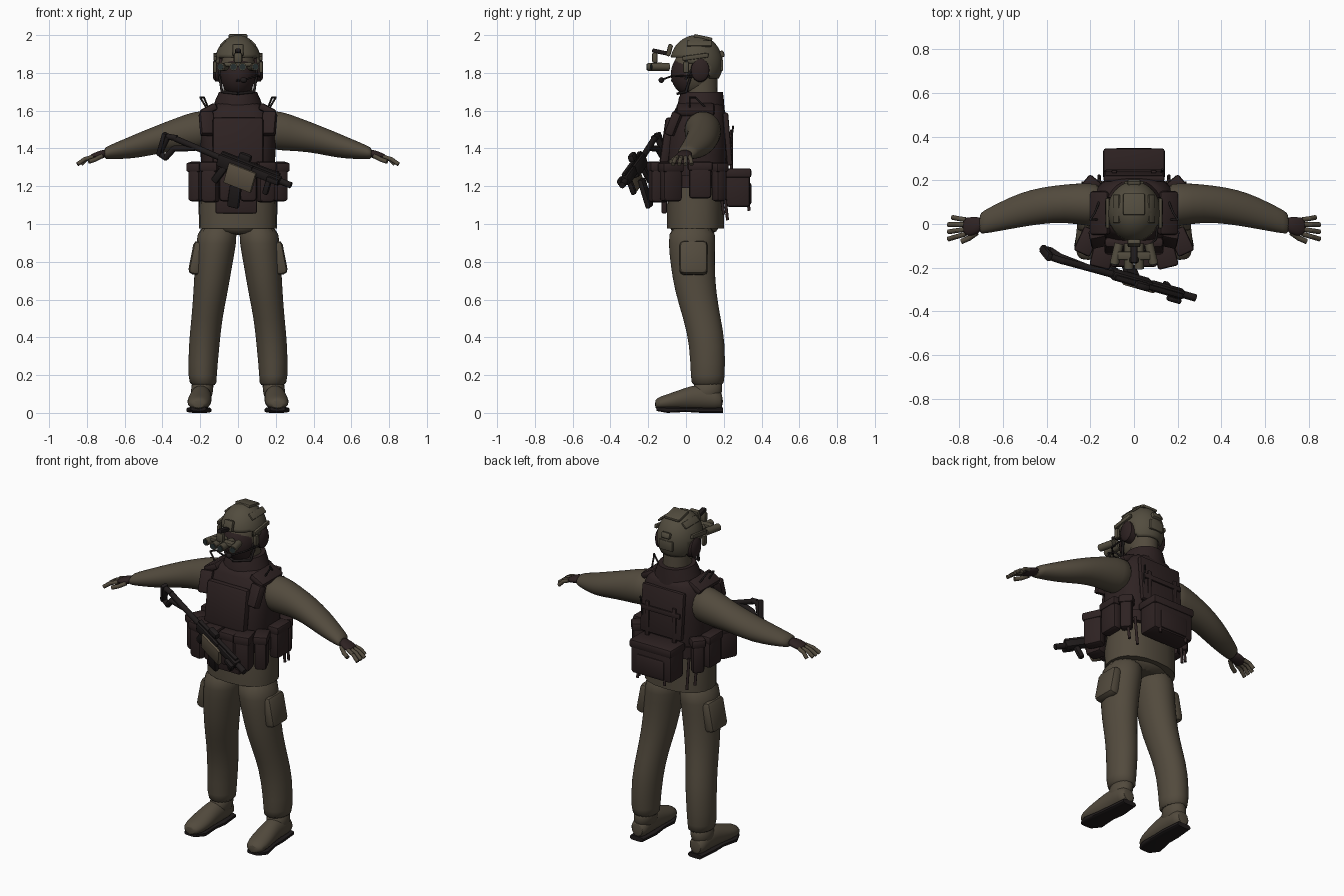
import bpy, bmesh, math
from mathutils import Matrix, Vector, Euler

cube = bpy.data.objects.get("Cube")
if cube:
    bpy.data.objects.remove(cube, do_unlink=True)


def material(name, rgb):
    m = bpy.data.materials.new(name)
    m.use_nodes = True
    m.diffuse_color = (*rgb, 1)
    shader = next(n for n in m.node_tree.nodes if n.type == 'BSDF_PRINCIPLED')
    shader.inputs["Base Color"].default_value = (*rgb, 1)
    shader.inputs["Roughness"].default_value = .9
    return m


CLOTH = material("olive_brown_cloth", (.085, .069, .047))
GEAR = material("dark_brown_webbing", (.027, .016, .016))
SHELL = material("olive_helmet", (.085, .073, .049))
METAL = material("black_metal", (.014, .011, .011))
TAN = material("tan_fitting", (.115, .09, .06))
LENS = material("dark_glass", (.02, .03, .03))


def finish(name, bm, mat, mirror=False, smooth=True, subdivide=0):
    bmesh.ops.recalc_face_normals(bm, faces=bm.faces)
    mesh = bpy.data.meshes.new(name)
    bm.to_mesh(mesh)
    bm.free()
    mesh.materials.append(mat)
    ob = bpy.data.objects.new(name, mesh)
    bpy.context.scene.collection.objects.link(ob)
    if subdivide:
        ob.modifiers.new("subdivide", 'SUBSURF').levels = subdivide
        ob.modifiers["subdivide"].render_levels = subdivide
    if mirror:
        ob.modifiers.new("mirror", 'MIRROR').use_mirror_merge = False
    bpy.ops.object.select_all(action='DESELECT')
    ob.select_set(True)
    bpy.context.view_layer.objects.active = ob
    if smooth:
        bpy.ops.object.shade_smooth_by_angle(angle=math.radians(40))
    return ob


def loft(name, mat, rings, axis='z', power=1, sides=20, **options):
    """Skin over elliptical rings (x, y, z, radius, radius) across an axis."""
    bm, loops = bmesh.new(), []
    for x, y, z, a, b in rings:
        loop = []
        for i in range(sides):
            t = math.tau * i / sides
            c, s = math.cos(t), math.sin(t)
            u = a * math.copysign(abs(c) ** power, c)
            v = b * math.copysign(abs(s) ** power, s)
            offset = {'z': (u, v, 0), 'x': (0, u, v), 'y': (u, 0, v)}[axis]
            loop.append(bm.verts.new(Vector((x, y, z)) + Vector(offset)))
        loops.append(loop)
    for low, high in zip(loops, loops[1:]):
        for i in range(sides):
            j = (i + 1) % sides
            bm.faces.new((low[i], low[j], high[j], high[i]))
    bm.faces.new(loops[0])
    bm.faces.new(loops[-1])
    return finish(name, bm, mat, **options)


def box(name, mat, at, size, turn=(0, 0, 0), bevel=.012, frame=None, **options):
    bm = bmesh.new()
    bmesh.ops.create_cube(bm, size=1)
    bmesh.ops.scale(bm, vec=size, verts=bm.verts)
    if bevel:
        bmesh.ops.bevel(bm, geom=bm.edges, offset=min(bevel, min(size) * .35),
                        segments=2, profile=.5, affect='EDGES')
    turn = Euler([math.radians(d) for d in turn]).to_matrix().to_4x4()
    bm.transform((frame or Matrix()) @ Matrix.Translation(at) @ turn)
    return finish(name, bm, mat, **options)


def tube(name, mat, points, radius, frame=None, **options):
    """Round tube along a path, widened at the joints."""
    bm = bmesh.new()
    points = [(frame or Matrix()) @ Vector(p) for p in points]
    for a, b in zip(points, points[1:]):
        d = b - a
        place = Matrix.Translation((a + b) / 2) @ d.to_track_quat('Z', 'Y').to_matrix().to_4x4()
        bmesh.ops.create_cone(bm, cap_ends=True, segments=12, radius1=radius,
                              radius2=radius, depth=d.length, matrix=place)
    for p in points[1:-1]:
        bmesh.ops.create_icosphere(bm, subdivisions=2, radius=radius, matrix=Matrix.Translation(p))
    return finish(name, bm, mat, **options)


def ball(name, mat, at, size, keep=None, **options):
    bm = bmesh.new()
    bmesh.ops.create_uvsphere(bm, u_segments=40, v_segments=28, radius=1)
    bm.transform(Matrix.Translation(at) @ Matrix.Diagonal((*size, 1)))
    if keep:
        bmesh.ops.delete(bm, geom=[v for v in bm.verts if not keep(v.co)], context='VERTS')
    return finish(name, bm, mat, **options)


# trousers with cargo pockets
loft("trouser_legs", CLOTH, [
    (.18, .115, .14, .07, .085), (.19, .115, .17, .075, .09), (.18, .115, .36, .083, .096),
    (.165, .085, .5, .082, .1), (.145, .05, .64, .092, .11), (.13, .035, .78, .1, .118),
    (.115, .03, .9, .108, .125), (.105, .035, 1, .105, .125)], mirror=True, subdivide=1)
box("cargo_pockets", CLOTH, (.215, .04, .82), (.07, .15, .18), (0, -11, 0), .025, mirror=True)
loft("trouser_seat", CLOTH, [(0, .04, .94, .1, .11), (0, .045, .98, .19, .135),
                             (0, .05, 1.04, .2, .14)], subdivide=1)

# boots with soles
loft("boot_feet", CLOTH, [
    (.21, -.165, .045, .03, .022), (.21, -.145, .05, .055, .035), (.205, -.08, .06, .066, .045),
    (.2, 0, .075, .06, .06), (.195, .07, .085, .056, .07), (.195, .16, .075, .055, .06),
    (.195, .197, .06, .04, .04)], axis='y', mirror=True, subdivide=1)
loft("boot_shafts", CLOTH, [(.195, .1, .06, .055, .085), (.19, .115, .12, .06, .078),
                            (.185, .12, .18, .06, .078)], mirror=True, subdivide=1)
loft("boot_soles", METAL, [
    (.21, -.155, .022, .04, .012), (.208, -.1, .016, .066, .016), (.2, 0, .018, .055, .013),
    (.195, .08, .014, .056, .014), (.195, .195, .014, .045, .014)], axis='y', power=.6, mirror=True)

# jacket hem, body and sleeves
loft("jacket_body", CLOTH, [
    (0, .05, .975, .207, .15), (0, .05, 1.1, .205, .15), (0, .06, 1.3, .18, .14),
    (0, .07, 1.5, .2, .14), (0, .08, 1.6, .16, .11), (0, .08, 1.66, .09, .08)], power=.85)
loft("sleeves", CLOTH, [
    (.13, .085, 1.5, .1, .1), (.22, .09, 1.495, .1, .107), (.32, .095, 1.475, .087, .09),
    (.42, .085, 1.45, .085, .077), (.52, .065, 1.418, .08, .068), (.62, .032, 1.393, .066, .05),
    (.69, .008, 1.378, .053, .035), (.71, 0, 1.373, .045, .028)], axis='x', mirror=True, subdivide=1)

# hands
loft("gloved_palms", GEAR, [(.69, 0, 1.375, .032, .024), (.74, -.012, 1.365, .045, .022),
                            (.79, -.012, 1.35, .042, .015)], axis='x', mirror=True, subdivide=1)
for i, finger in enumerate(("little", "ring", "middle", "index")):
    y = .02 - .022 * i
    reach = .03 if i == 0 else .05
    tube(finger + "_fingers", CLOTH, [(.77, y, 1.355), (.795 + reach / 3, y * 1.25, 1.343),
                                      (.8 + reach, y * 1.5, 1.316)], .011, mirror=True)
tube("thumbs", CLOTH, [(.72, -.04, 1.36), (.755, -.065, 1.342), (.79, -.08, 1.33)], .012, mirror=True)

# armoured vest
loft("vest", GEAR, [
    (0, .05, 1.1, .19, .16), (0, .05, 1.3, .195, .165), (0, .055, 1.42, .205, .17),
    (0, .065, 1.54, .2, .16), (0, .075, 1.61, .17, .13), (0, .075, 1.65, .125, .12)],
    power=.75, subdivide=1)
loft("vest_collar", GEAR, [(0, .08, 1.6, .14, .125), (0, .08, 1.66, .118, .12),
                           (0, .085, 1.7, .1, .11)], sides=28)
box("chest_panel", GEAR, (0, -.1, 1.44), (.27, .05, .25), (-8, 0, 0), .02)
box("back_panel", GEAR, (0, .22, 1.45), (.28, .03, .28), (5, 0, 0))
box("shoulder_pads", GEAR, (.155, .05, 1.605), (.095, .2, .04), (0, 28, 0), .016, mirror=True)
box("shoulder_front_pads", GEAR, (.165, -.065, 1.53), (.075, .05, .13), (-22, 0, -12), mirror=True)
box("back_straps", GEAR, (.09, .24, 1.38), (.025, .015, .24), mirror=True)
box("back_cross_strap", GEAR, (0, .243, 1.46), (.26, .012, .03))
box("groin_flap", GEAR, (-.01, -.115, 1.12), (.22, .03, .13), bevel=.01)
tube("shoulder_loops", METAL, [(.17, .02, 1.62), (.2, .02, 1.67), (.18, .05, 1.67), (.16, .1, 1.62)],
     .005, mirror=True)

# belt with pouches, each with a flap
loft("belt", GEAR, [(0, .05, 1.19, .212, .172), (0, .05, 1.26, .212, .172)], power=.75)


def pouch(name, at, size, turn=0, mirror=True):
    box(name, GEAR, at, size, (0, 0, turn), .018, mirror=mirror)
    lid = (at[0], at[1], at[2] + size[2] * .4)
    box(name + "_flaps", GEAR, lid, (size[0] + .012, size[1] + .012, size[2] * .25),
        (0, 0, turn), mirror=mirror)


pouch("front_pouches", (.055, -.15, 1.22), (.09, .08, .2))
pouch("outer_front_pouches", (.145, -.145, 1.22), (.085, .1, .21), 14)
pouch("corner_pouches", (.215, -.08, 1.22), (.07, .11, .2), 25)
pouch("side_pouches", (.225, .075, 1.23), (.06, .12, .19))
pouch("rear_side_pouches", (.2, .175, 1.22), (.06, .07, .2), 40)
pouch("lumbar_pack", (0, .275, 1.19), (.27, .13, .2), mirror=False)
box("lumbar_pocket", GEAR, (0, .325, 1.16), (.19, .045, .12), bevel=.02)
for x, y, low in ((.09, .335, 1.07), (.16, .22, 1.02), (.2, .2, 1.05)):
    tube("hanging_strap", GEAR, [(x, y - .02, 1.2), (x, y, low)], .008, mirror=True)
tube("radio_aerial", METAL, [(.12, .22, 1.3), (.13, .25, 1.52)], .005)

# head, mask and neck
loft("neck", CLOTH, [(0, .085, 1.6, .08, .085), (0, .08, 1.8, .075, .085)])
ball("head", CLOTH, (0, .045, 1.81), (.095, .115, .13))
ball("face_mask", GEAR, (0, .04, 1.795), (.097, .12, .125), lambda p: p.y < .02 and p.z < 1.88)
for z, y in ((1.77, -.06), (1.7, -.03)):
    tube("chin_straps", METAL, [(.105, .04, 1.83), (.085, .0, z), (0, y - .015, z - .01)],
         .007, mirror=True)

# helmet, with a high brim and low nape
shell = ball("helmet", SHELL, (0, .055, 1.85), (.123, .14, .15),
             lambda p: p.z > (1.875 if p.y < -.02 else 1.85 if p.y < .11 else 1.77))
thick = shell.modifiers.new("thickness", 'SOLIDIFY')
thick.thickness = .012
box("helmet_rails", SHELL, (.121, .05, 1.885), (.018, .14, .025), (8, 0, 0), .006, mirror=True)
box("helmet_top_pad", SHELL, (0, .09, 1.987), (.1, .1, .018), (-12, 0, 0))
box("helmet_side_pads", SHELL, (.08, .07, 1.955), (.012, .13, .04), (0, -45, 0), mirror=True)
box("helmet_rear_pad", SHELL, (0, .188, 1.84), (.09, .018, .06))
box("battery_box", SHELL, (0, .19, 1.9), (.06, .025, .035), (20, 0, 0))

# ear cups and microphone
loft("ear_cups", GEAR, [(.085, .075, 1.815, .05, .064), (.12, .075, 1.815, .048, .06),
                        (.132, .075, 1.815, .032, .044)], axis='x', mirror=True)
box("ear_cup_clips", SHELL, (.122, .0, 1.83), (.02, .03, .06), mirror=True)
tube("microphone_boom", METAL, [(.115, .05, 1.78), (.1, -.07, 1.785), (.04, -.125, 1.765)], .005)
ball("microphone", METAL, (.03, -.13, 1.762), (.018, .015, .015))

# night vision mount and goggles
box("goggle_shroud", SHELL, (0, -.088, 1.92), (.06, .025, .065), (-15, 0, 0))
box("goggle_arm", METAL, (0, -.135, 1.91), (.03, .09, .022), (-12, 0, 0), .006)
box("goggle_hinge", SHELL, (0, -.165, 1.88), (.045, .03, .055))
box("goggle_bridge", SHELL, (0, -.145, 1.845), (.15, .04, .022), bevel=.008)
for x, fan in ((.024, 0), (.068, .022)):
    tube("goggle_tubes", SHELL, [(x, -.09, 1.832), (x + fan, -.205 + fan, 1.832)], .021, mirror=True)
    tube("goggle_lenses", LENS, [(x + fan, -.2 + fan, 1.832), (x + fan * 1.1, -.208 + fan, 1.832)],
         .016, mirror=True)

# slung rifle, built along its own barrel axis
along = Vector((.67, -.19, -.26)).normalized()
up = Vector((.3, -.33, .85))
up = (up - up.dot(along) * along).normalized()
RIFLE = Matrix((along, up.cross(along), up)).transposed().to_4x4()
RIFLE.translation = (-.03, -.25, 1.325)
tube("rifle_buffer_tube", METAL, [(-.34, 0, .01), (-.06, 0, 0)], .016, RIFLE)
tube("rifle_stock_frame", METAL, [(-.33, 0, .015), (-.38, 0, .005), (-.4, 0, -.1), (-.36, 0, -.11),
                                  (-.33, 0, -.045), (-.22, 0, 0)], .016, RIFLE)
box("rifle_butt_pad", METAL, (-.4, 0, -.045), (.025, .04, .13), frame=RIFLE)
box("rifle_receiver", METAL, (.02, 0, -.01), (.2, .045, .07), frame=RIFLE)
box("rifle_side_plate", TAN, (.07, -.022, -.055), (.16, .025, .115), bevel=.006, frame=RIFLE)
box("rifle_handguard", METAL, (.2, 0, 0), (.17, .045, .05), frame=RIFLE)
tube("rifle_barrel", METAL, [(.27, 0, 0), (.345, 0, 0)], .017, RIFLE)
box("rifle_top_rail", METAL, (.1, 0, .033), (.34, .022, .014), bevel=.003, frame=RIFLE)
box("rifle_sight", METAL, (.06, 0, .055), (.07, .035, .04), frame=RIFLE)
box("rifle_magazine", METAL, (.06, 0, -.155), (.065, .03, .16), (0, -8, 0), frame=RIFLE)
box("rifle_pistol_grip", METAL, (-.05, 0, -.085), (.04, .03, .11), (0, 20, 0), frame=RIFLE)
box("rifle_foregrip", METAL, (.22, 0, -.06), (.032, .03, .08), frame=RIFLE)
box("rifle_light", METAL, (.25, -.035, 0), (.07, .025, .03), frame=RIFLE)
